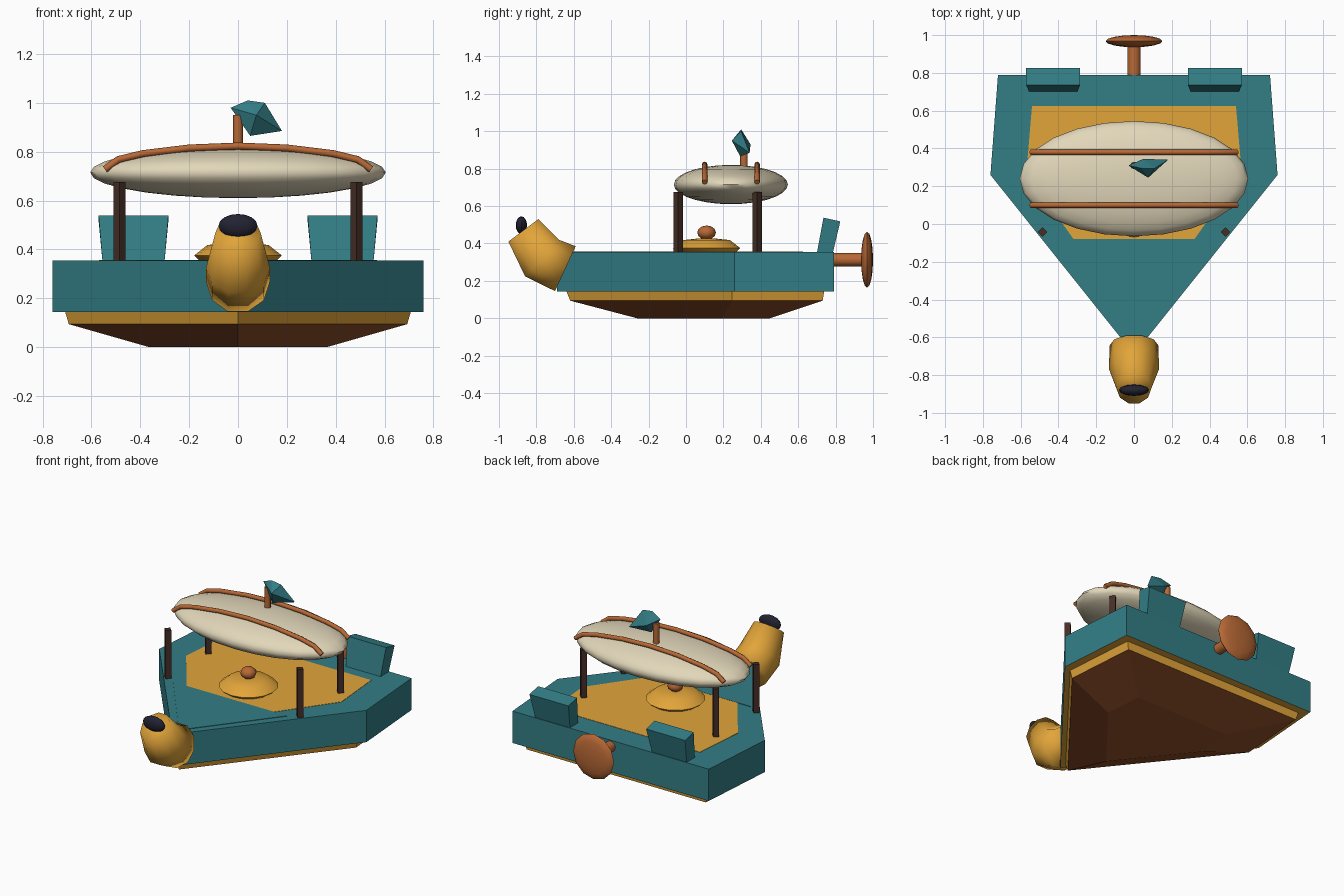
import bpy, bmesh, math
from mathutils import Vector, Matrix

if "Cube" in bpy.data.objects:
    bpy.data.objects.remove(bpy.data.objects["Cube"])


def material(name, r, g, b):
    m = bpy.data.materials.new(name)
    m.use_nodes = True
    m.diffuse_color = (r, g, b, 1)
    m.node_tree.nodes["Principled BSDF"].inputs["Base Color"].default_value = (r, g, b, 1)
    return m


TEAL = material("teal", 0.033, 0.21, 0.24)
GOLD = material("gold", 0.76, 0.375, 0.042)
CREAM = material("cream", 0.76, 0.68, 0.49)
BROWN = material("hull brown", 0.30, 0.085, 0.023)
COPPER = material("copper", 0.48, 0.14, 0.036)
DARK = material("dark wood", 0.06, 0.026, 0.019)
BLACK = material("black", 0.016, 0.016, 0.032)


def finish(name, bm, mats, smooth=None):
    """Turn a bmesh into a named object."""
    bmesh.ops.recalc_face_normals(bm, faces=bm.faces)
    me = bpy.data.meshes.new(name)
    bm.to_mesh(me)
    bm.free()
    ob = bpy.data.objects.new(name, me)
    bpy.context.collection.objects.link(ob)
    for m in mats if isinstance(mats, list) else [mats]:
        me.materials.append(m)
    if smooth:
        bpy.ops.object.select_all(action='DESELECT')
        ob.select_set(True)
        bpy.context.view_layer.objects.active = ob
        bpy.ops.object.shade_smooth_by_angle(angle=math.radians(smooth))
    return ob


def loft(name, rings, mats, smooth=None, pick=None, base=0):
    """Skin equal-length rings of points and cap both ends."""
    bm = bmesh.new()
    loops = [[bm.verts.new(p) for p in ring] for ring in rings]
    n = len(loops[0])
    bm.faces.new(loops[0]).material_index = base
    bm.faces.new(loops[-1])
    for k, (a, b) in enumerate(zip(loops, loops[1:])):
        for i in range(n):
            f = bm.faces.new((a[i], a[(i + 1) % n], b[(i + 1) % n], b[i]))
            f.material_index = pick[k] if pick else 0
    return finish(name, bm, mats, smooth)


def ellipsoid(name, center, radii, mat, segs=16, rings=10, smooth=45, turn=None):
    bm = bmesh.new()
    bmesh.ops.create_uvsphere(bm, u_segments=segs, v_segments=rings, radius=1)
    if turn:
        bm.transform(Matrix.Rotation(math.pi / 2, 4, turn))
    bm.transform(Matrix.Translation(center) @ Matrix.Diagonal((*radii, 1)))
    return finish(name, bm, mat, smooth)


def rod(name, start, end, radius, mat, segs=12):
    a, b = Vector(start), Vector(end)
    bm = bmesh.new()
    bmesh.ops.create_cone(bm, cap_ends=True, segments=segs, radius1=radius,
                          radius2=radius, depth=(b - a).length)
    turn = (b - a).to_track_quat('Z', 'Y').to_matrix().to_4x4()
    bm.transform(Matrix.Translation((a + b) / 2) @ turn)
    return finish(name, bm, mat, 50)


def outline(pts, z, s=1, dy=0):
    return [(x * s, y * s + dy, z) for x, y in pts]


# Hull: teal body with a gold underside, above a gold and brown keel
plan = [(0, -0.69), (0.76, 0.26), (0.72, 0.79), (-0.72, 0.79), (-0.76, 0.26)]
loft("hull", [outline(plan, 0.143), outline(plan, 0.354)], [TEAL, GOLD], base=1)
loft("keel", [outline(plan, 0, 0.48, 0.07), outline(plan, 0.094, 0.912, 0.01),
              outline(plan, 0.146, 0.932, 0.003)], [BROWN, GOLD], pick=[0, 1])

# Deck floor and bow plate
floor = [(-0.32, -0.08), (0.32, -0.08), (0.57, 0.27), (0.54, 0.625), (-0.54, 0.625), (-0.57, 0.27)]
loft("deck_floor", [outline(floor, 0.35), outline(floor, 0.356)], GOLD)
bow = [(0, -0.62), (0.42, -0.08), (-0.42, -0.08)]
loft("bow_plate", [outline(bow, 0.35), outline(bow, 0.357)], TEAL)

# Tapered, tilted stern boards
for side, word in ((1, "left"), (-1, "right")):
    low = [(-0.127, 0.70), (0.127, 0.70), (0.127, 0.785), (-0.127, 0.785)]
    top = [(-0.143, 0.735, 0.538), (0.143, 0.735, 0.538), (0.143, 0.825, 0.518), (-0.143, 0.825, 0.518)]
    cx = 0.428 * side
    loft("stern_board_" + word, [[(x + cx, y, 0.35) for x, y in low],
                                 [(x + cx, y, z) for x, y, z in top]], TEAL)


# Central dish with its knob
def circle(r, z, n=16):
    return [(r * math.cos(2 * math.pi * i / n), 0.11 + r * math.sin(2 * math.pi * i / n), z)
            for i in range(n)]


loft("dish", [circle(r, z) for r, z in
              ((0.155, 0.352), (0.18, 0.375), (0.125, 0.418), (0.05, 0.426))], GOLD, 50)
ellipsoid("dish_knob", (0, 0.11, 0.458), (0.05, 0.05, 0.038), COPPER, 8, 6)

# Square posts around the balloon
for x, sx in ((0.485, "left"), (-0.485, "right")):
    for y, sy in ((-0.042, "front"), (0.38, "back")):
        rod(f"post_{sy}_{sx}", (x, y, 0.35), (x, y, 0.675), 0.025, DARK, 4)

# Balloon and the two straps over it
ellipsoid("balloon", (0, 0.24, 0.715), (0.605, 0.305, 0.105), CREAM, 24, 14, 60)
for y, word in ((0.10, "front"), (0.38, "back")):
    half = [(0.545, 0.728), (0.49, 0.768), (0.39, 0.792), (0.2, 0.815)]
    path = [(-x, z) for x, z in half] + [(0, 0.823)] + half[::-1]
    cu = bpy.data.curves.new("strap_" + word, 'CURVE')
    cu.dimensions = '3D'
    cu.bevel_depth = 0.0145
    cu.bevel_resolution = 2
    cu.use_fill_caps = True
    sp = cu.splines.new('POLY')
    sp.points.add(len(path) - 1)
    for p, (x, z) in zip(sp.points, path):
        p.co = (x, y, z, 1)
    cu.materials.append(COPPER)
    bpy.context.collection.objects.link(bpy.data.objects.new("strap_" + word, cu))

# Mast and faceted pennant
rod("mast", (0, 0.31, 0.78), (0, 0.31, 0.95), 0.02, COPPER, 8)
bm = bmesh.new()
for p in ((-0.03, 0.31, 0.98), (0.04, 0.295, 1.01), (0.11, 0.295, 1.0), (0.18, 0.34, 0.885),
          (0.05, 0.29, 0.865), (0.075, 0.245, 0.95), (0.05, 0.345, 0.93)):
    bm.verts.new(p)
bmesh.ops.convex_hull(bm, input=bm.verts)
finish("pennant", bm, TEAL)


# Bent horn at the bow and its dark mouth
def horn_ring(cy, cz, dy, dz, half_width, n=10):
    angles = [2 * math.pi * i / n for i in range(n)]
    return [(half_width * math.cos(a), cy + dy * math.sin(a), cz + dz * math.sin(a)) for a in angles]


loft("horn", [horn_ring(-0.645, 0.265, 0.058, 0.126, 0.13),
              horn_ring(-0.77, 0.322, 0.095, 0.103, 0.132),
              horn_ring(-0.87, 0.47, 0.084, 0.063, 0.092)], GOLD, 120)
ellipsoid("horn_mouth", (0, -0.88, 0.497), (0.08, 0.03, 0.048), BLACK, 12, 8)

# Propeller at the stern
rod("propeller_shaft", (0, 0.78, 0.313), (0, 0.96, 0.313), 0.035, COPPER)
ellipsoid("propeller_disc", (0, 0.968, 0.313), (0.15, 0.032, 0.15), COPPER, 12, 8, 45, 'X')
